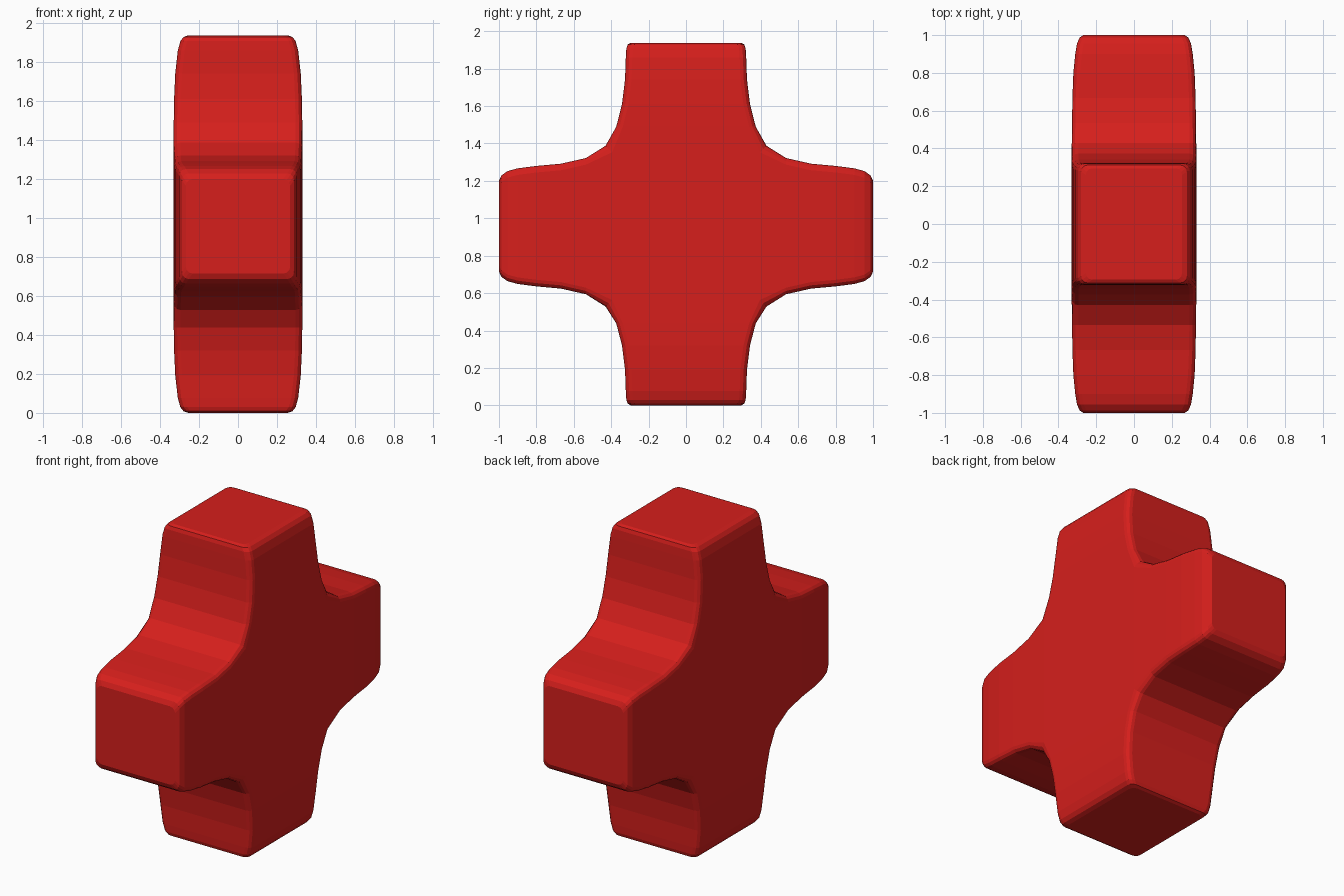
import bpy, bmesh
from math import sin, cos, radians
from mathutils import Vector

if "Cube" in bpy.data.objects:
    bpy.data.objects.remove(bpy.data.objects["Cube"])

CENTRE = 0.958
BEVEL = 0.035
DIAG = 0.43     # where neighbouring arms meet

# Arm stations: distance from centre, half height, half thickness
VERTICAL = [(DIAG, DIAG, 0.33), (0.525, 0.373, 0.33), (0.645, 0.342, 0.328),
            (0.775, 0.326, 0.322), (0.89, 0.322, 0.309), (0.938, 0.319, 0.296),
            (0.959, 0.312, 0.28), (0.968, 0.295, 0.255)]
HORIZONTAL = [(DIAG, DIAG, 0.33), (0.535, 0.364, 0.328), (0.668, 0.334, 0.326),
              (0.80, 0.322, 0.321), (0.90, 0.309, 0.311), (0.955, 0.294, 0.302),
              (0.987, 0.271, 0.288), (1.0, 0.243, 0.268)]


def ring_points(h, w):
    """Rectangle with rounded corners, as (u, x) pairs in order."""
    corner = [(h - BEVEL + BEVEL * sin(radians(a)), w - BEVEL + BEVEL * cos(radians(a)))
              for a in (0, 30, 60, 90)]
    pts = []
    for su, sx, flip in ((1, 1, 1), (1, -1, -1), (-1, -1, 1), (-1, 1, -1)):
        pts += [(su * u, sx * x) for u, x in corner[::flip]]
    return pts


def add_arm(bm, axis, stations, length):
    """Loft an arm; its root ring is mitred to meet its neighbours."""
    side = Vector((1, 0, 0)).cross(axis)
    rings = []
    for i, (t, h, w) in enumerate(stations):
        t *= length / stations[-1][0]
        ring = []
        for u, x in ring_points(h, w):
            d = abs(u) if i == 0 else t
            ring.append(bm.verts.new(axis * d + side * u + Vector((x, 0, CENTRE))))
        rings.append(ring)
    for a, b in zip(rings, rings[1:]):
        for k in range(len(a)):
            n = (k + 1) % len(a)
            bm.faces.new((a[k], a[n], b[n], b[k]))
    bm.faces.new(rings[-1])


bm = bmesh.new()
# Four arms
add_arm(bm, Vector((0, 0, 1)), VERTICAL, 0.980)
add_arm(bm, Vector((0, 0, -1)), VERTICAL, CENTRE)
for s in (1, -1):
    add_arm(bm, Vector((0, s, 0)), HORIZONTAL, 1.0)

# Flat centre on both faces
r = DIAG - BEVEL
for x in (0.33, -0.33):
    bm.faces.new([bm.verts.new((x, y * r, CENTRE + z * r))
                  for y, z in ((1, 1), (-1, 1), (-1, -1), (1, -1))])

bmesh.ops.remove_doubles(bm, verts=bm.verts, dist=0.0005)
bmesh.ops.recalc_face_normals(bm, faces=bm.faces)
mesh = bpy.data.meshes.new("plus_block")
bm.to_mesh(mesh)
bm.free()

plus = bpy.data.objects.new("plus_block", mesh)
bpy.context.collection.objects.link(plus)
red = bpy.data.materials.new("red")
red.diffuse_color = (0.67, 0.0135, 0.0115, 1)
red.use_nodes = True
red.node_tree.nodes["Principled BSDF"].inputs["Base Color"].default_value = red.diffuse_color
mesh.materials.append(red)
